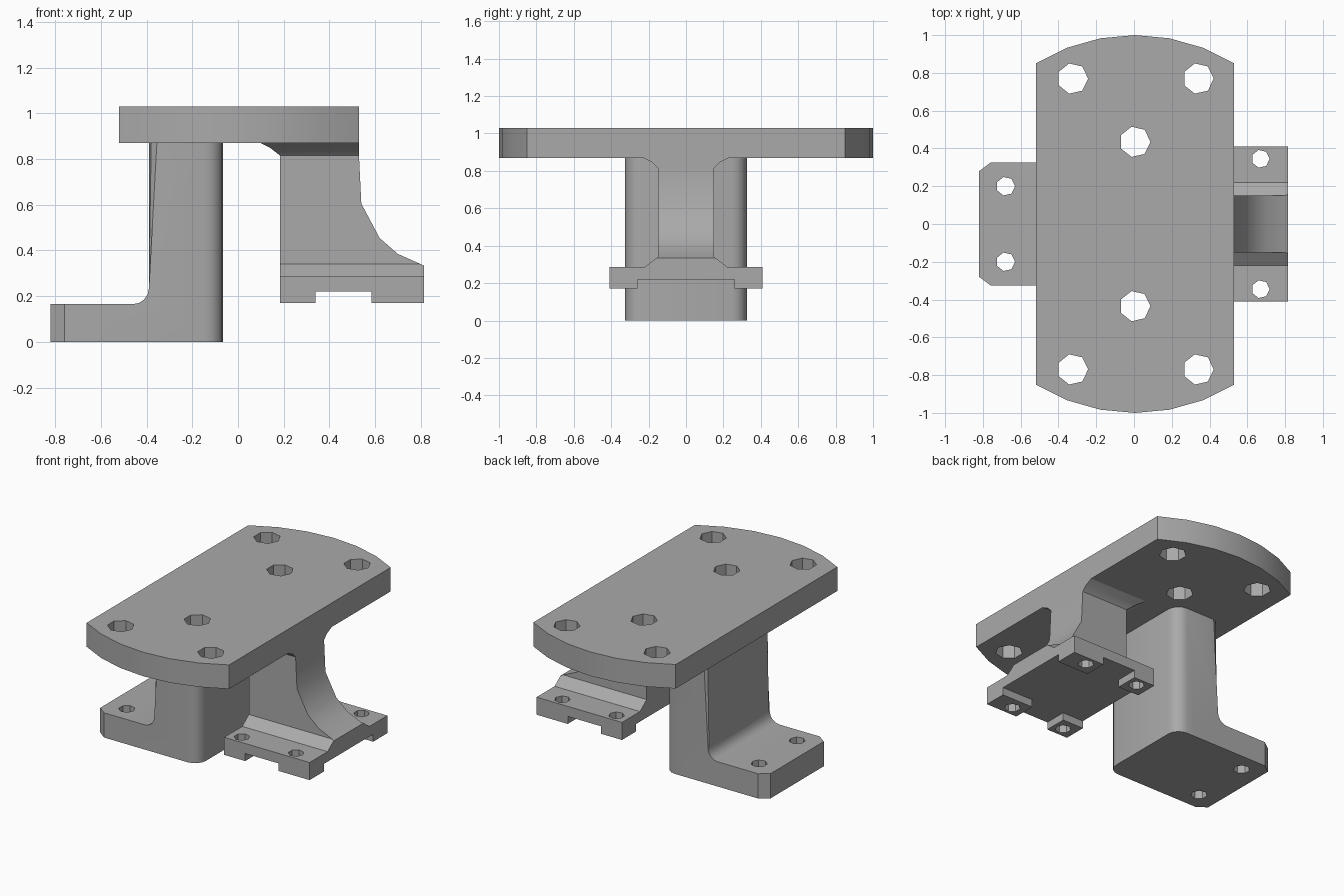
import bpy, bmesh
from math import sin, cos, pi, asin
from mathutils import Vector

cube = bpy.data.objects.get("Cube")
if cube:
    bpy.data.objects.remove(cube)

grey = bpy.data.materials.new("plain_grey")
grey.use_nodes = True
colour = (0.40, 0.40, 0.40, 1)
grey.diffuse_color = colour
grey.node_tree.nodes["Principled BSDF"].inputs["Base Color"].default_value = colour


def prism(name, points, axis, low, high):
    """Extrude a 2D outline along an axis; the outline uses the other two axes in order."""
    bm = bmesh.new()

    def place(p, d):
        c = list(p)
        c.insert("xyz".index(axis), d)
        return Vector(c)

    face = bm.faces.new([bm.verts.new(place(p, low)) for p in points])
    side = bmesh.ops.extrude_face_region(bm, geom=[face])["geom"]
    shift = place((0, 0), high - low)
    bmesh.ops.translate(bm, vec=shift, verts=[g for g in side if isinstance(g, bmesh.types.BMVert)])
    bmesh.ops.recalc_face_normals(bm, faces=bm.faces)
    mesh = bpy.data.meshes.new(name)
    bm.to_mesh(mesh)
    bm.free()
    mesh.materials.append(grey)
    obj = bpy.data.objects.new(name, mesh)
    bpy.context.collection.objects.link(obj)
    return obj


def box(name, x0, x1, y0, y1, z0, z1):
    return prism(name, [(x0, y0), (x1, y0), (x1, y1), (x0, y1)], "z", z0, z1)


def combine(obj, tool, operation):
    mod = obj.modifiers.new("cut", "BOOLEAN")
    mod.operation, mod.object, mod.solver = operation, tool, "EXACT"
    bpy.context.view_layer.objects.active = obj
    bpy.ops.object.modifier_apply(modifier=mod.name)
    bpy.data.objects.remove(tool)


def arc(cx, cy, r, start, end, steps):
    angles = [start + (end - start) * i / steps for i in range(steps + 1)]
    return [(cx + r * cos(a), cy + r * sin(a)) for a in angles]


def drill(obj, centres, r, low, high, sides=7):
    for cx, cy in centres:
        ring = arc(cx, cy, r, 0, 2 * pi, sides)[:-1]
        combine(obj, prism("hole_cutter", ring, "z", low, high), "DIFFERENCE")


def finish(obj):
    bpy.ops.object.select_all(action="DESELECT")
    obj.select_set(True)
    bpy.context.view_layer.objects.active = obj
    bpy.ops.object.shade_smooth_by_angle(angle=pi / 7)


# Top plate with bowed ends and six bolt holes
half = asin(0.525)
bow = arc(0.005, 0, 1, pi / 2 - half, pi / 2 + half, 6)
plate = prism("top_plate", bow + [(x, -y) for x, y in reversed(bow)], "z", 0.87, 1.03)
corners = [(x, y) for x in (-0.325, 0.34) for y in (-0.77, 0.77)]
drill(plate, corners + [(0.005, -0.435), (0.005, 0.435)], 0.082, 0.8, 1.1)
finish(plate)

# Foot and column, one L-shaped piece with a fillet at the inside corner
outline = [(-0.82, 0), (-0.065, 0), (-0.065, 0.875), (-0.39, 0.875)]
outline += arc(-0.46, 0.235, 0.07, 0, -pi / 2, 4) + [(-0.82, 0.165)]
support = prism("foot_and_column", outline, "y", -0.325, 0.325)

# Soften the upright corners on the foot side
bm = bmesh.new()
bm.from_mesh(support.data)
uprights = [e for e in bm.edges
            if all(abs(v.co.x + 0.39) < 0.005 for v in e.verts) and e.calc_length() > 0.5
            and abs(e.verts[0].co.y - e.verts[1].co.y) < 0.01]
bmesh.ops.bevel(bm, geom=uprights, offset=0.035, segments=2, profile=0.5, affect="EDGES")
bm.to_mesh(support.data)
bm.free()

# Plan shape: cut corners at the toe, rounded corners at the heel
right = arc(-0.145, 0.245, 0.08, 0, pi / 2, 4)
plan = right + [(-0.76, 0.325), (-0.82, 0.28)]
plan += [(x, -y) for x, y in reversed(plan)]
combine(support, prism("plan_cutter", plan, "z", -0.1, 1), "INTERSECT")
drill(support, [(-0.68, -0.2), (-0.68, 0.2)], 0.05, -0.1, 0.22)
finish(support)

# Bracket: I-shaped section trimmed to a sweeping side profile
section = [(0.41, 0.17), (0.41, 0.287), (0.22, 0.287), (0.15, 0.34), (0.15, 0.815),
           (0.18, 0.845), (0.24, 0.875)]
section += [(-y, z) for y, z in reversed(section)]
bracket = prism("bracket", section, "x", 0.1, 0.815)
sweep = [(0.185, 0.1), (0.83, 0.1), (0.83, 0.327), (0.70, 0.385), (0.62, 0.455), (0.54, 0.605),
         (0.53, 0.81), (0.53, 0.9), (0.08, 0.9), (0.1, 0.87), (0.14, 0.85), (0.185, 0.815)]
combine(bracket, prism("sweep_cutter", sweep, "y", -0.6, 0.6), "INTERSECT")

# Crossing grooves underneath leave a pad at each corner
combine(bracket, box("long_groove", 0, 1, -0.26, 0.26, 0.1, 0.22), "DIFFERENCE")
combine(bracket, box("cross_groove", 0.34, 0.585, -0.6, 0.6, 0.1, 0.22), "DIFFERENCE")
drill(bracket, [(x, y) for x in (0.27, 0.67) for y in (-0.345, 0.345)], 0.048, 0.1, 0.33)
finish(bracket)
